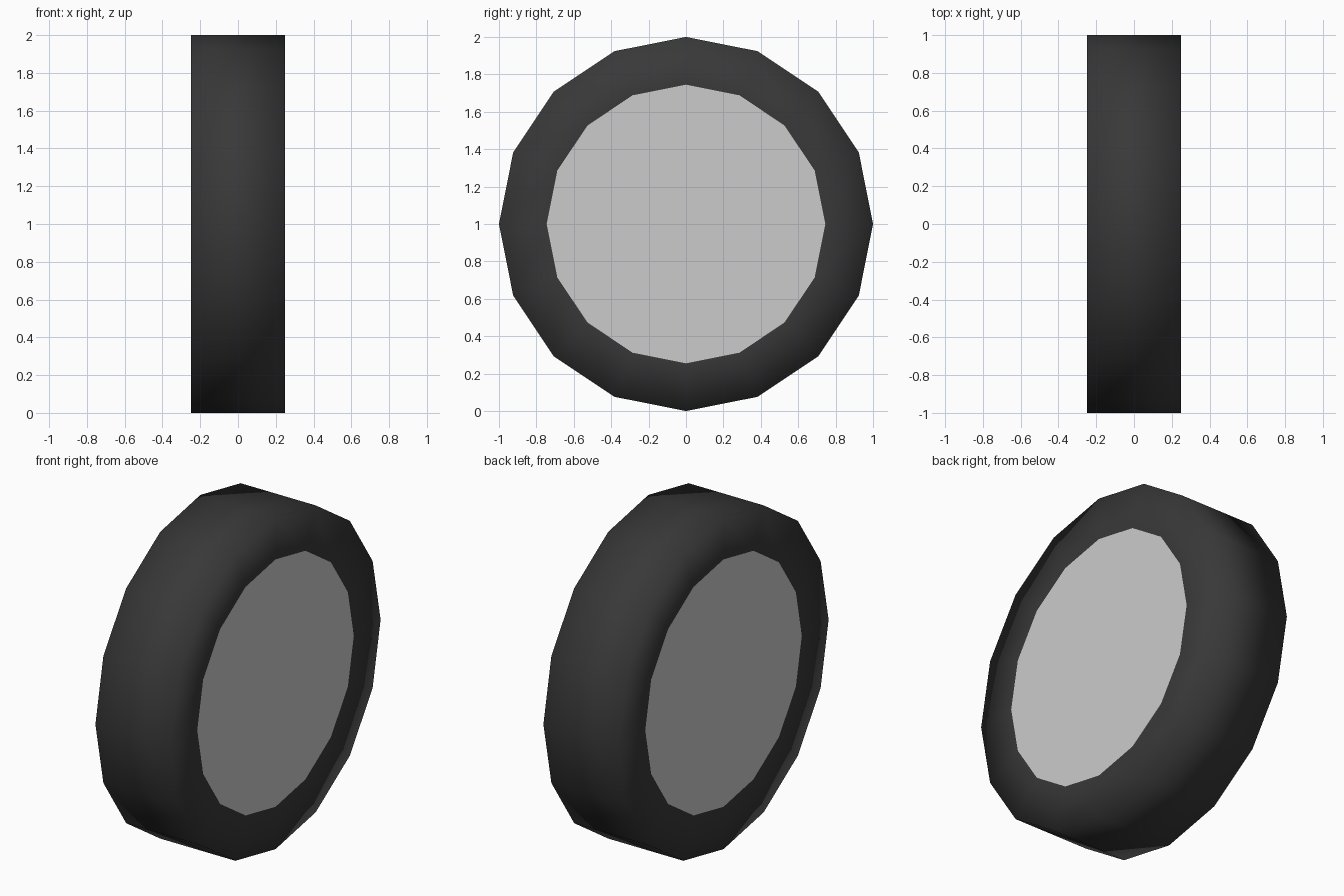
import bpy, bmesh
from math import sin, cos, pi

if "Cube" in bpy.data.objects:
    bpy.data.objects.remove(bpy.data.objects["Cube"])

SIDES, HALF_WIDTH, OUTER, INNER = 16, 0.25, 1.0, 0.745


def circle(bm, x, radius):
    return [bm.verts.new((x, radius * sin(2 * pi * i / SIDES),
                          1 + radius * cos(2 * pi * i / SIDES)))
            for i in range(SIDES)]


def bridge(bm, a, b):
    for i in range(SIDES):
        j = (i + 1) % SIDES
        bm.faces.new((a[i], a[j], b[j], b[i])).smooth = True


def finish(bm, name):
    mesh = bpy.data.meshes.new(name)
    bm.to_mesh(mesh)
    bm.free()
    obj = bpy.data.objects.new(name, mesh)
    bpy.context.collection.objects.link(obj)
    return obj


# Tyre: sidewall, tread, sidewall, smooth shaded all over
bm = bmesh.new()
rings = [circle(bm, x, r) for x, r in ((-HALF_WIDTH, INNER), (-HALF_WIDTH, OUTER),
                                       (HALF_WIDTH, OUTER), (HALF_WIDTH, INNER))]
for a, b in zip(rings, rings[1:]):
    bridge(bm, a, b)
bm.normal_update()
# Tread must face away from the axle
tread = bm.faces[:][SIDES]
c = tread.calc_center_median()
if tread.normal.y * c.y + tread.normal.z * (c.z - 1) < 0:
    bmesh.ops.reverse_faces(bm, faces=bm.faces[:])
tyre = finish(bm, "tyre")
rubber = bpy.data.materials.new("black_rubber")
rubber.diffuse_color = (0.04, 0.04, 0.04, 1)
rubber.use_nodes = True
rubber.node_tree.nodes["Principled BSDF"].inputs["Base Color"].default_value = rubber.diffuse_color
tyre.data.materials.append(rubber)

# Hub: flat grey discs flush with both sidewalls
bm = bmesh.new()
for side in (-1, 1):
    face = bm.faces.new(circle(bm, side * HALF_WIDTH, INNER))
    face.normal_update()
    if face.normal.x * side < 0:
        face.normal_flip()
finish(bm, "hub_discs")
